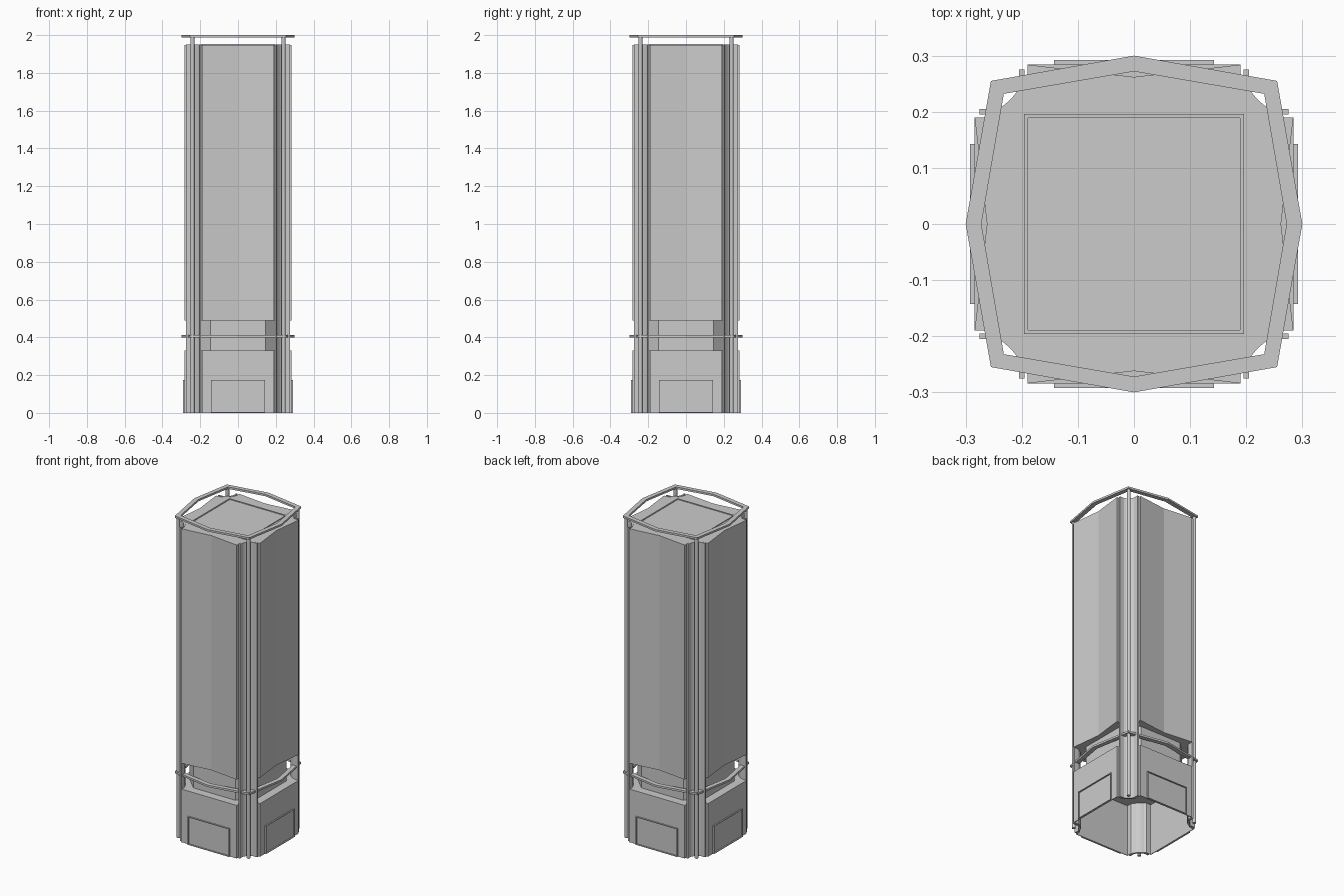
import bpy, bmesh
from math import pi
from mathutils import Matrix

cube = bpy.data.objects.get("Cube")
if cube:
    bpy.data.objects.remove(cube, do_unlink=True)

GREY = (0.6, 0.6, 0.6, 1)
mat = bpy.data.materials.new("plain grey")
mat.use_nodes = True
mat.diffuse_color = GREY
mat.node_tree.nodes["Principled BSDF"].inputs["Base Color"].default_value = GREY


def finish(name, bm):
    bmesh.ops.recalc_face_normals(bm, faces=bm.faces)
    mesh = bpy.data.meshes.new(name)
    bm.to_mesh(mesh)
    bm.free()
    mesh.materials.append(mat)
    obj = bpy.data.objects.new(name, mesh)
    bpy.context.collection.objects.link(obj)
    return obj


def prism(name, outline, z0, z1):
    """Extrude a plan outline between two heights."""
    bm = bmesh.new()
    face = bm.faces.new([bm.verts.new((x, y, z0)) for x, y in outline])
    up = bmesh.ops.extrude_face_region(bm, geom=[face])["geom"]
    verts = [v for v in up if isinstance(v, bmesh.types.BMVert)]
    bmesh.ops.translate(bm, verts=verts, vec=(0, 0, z1 - z0))
    return finish(name, bm)


def four_way(quarter):
    """Repeat a quarter of an outline around the centre."""
    pts = []
    for _ in range(4):
        pts += quarter
        quarter = [(y, -x) for x, y in quarter]
    return pts


def flip(pts):
    """Mirror a path across the corner diagonal."""
    return [(y, x) for x, y in reversed(pts)]


def loop_frame(name, outer, inner, z0, z1):
    """Flat closed frame between two matching outlines."""
    bm = bmesh.new()
    rings = [[bm.verts.new((x, y, z)) for x, y in pts]
             for pts, z in ((outer, z0), (outer, z1), (inner, z1), (inner, z0))]
    n = len(outer)
    for a, b in zip(rings, rings[1:] + rings[:1]):
        for i in range(n):
            j = (i + 1) % n
            bm.faces.new((a[i], a[j], b[j], b[i]))
    return finish(name, bm)


def rect(x, y0, y1):
    return [(-x, y0), (x, y0), (x, y1), (-x, y1)]


def copies(obj):
    """Place the same part on all four sides."""
    for i in range(1, 4):
        c = obj.copy()
        c.name = f"{obj.name}_{i + 1}"
        c.matrix_world = Matrix.Rotation(i * pi / 2, 4, "Z")
        bpy.context.collection.objects.link(c)


# Notched corner shared by base and tower
half = [(.19, .284), (.19, .252), (.2, .242), (.207, .228)]
corner = half + [(.216, .216)] + flip(half)

# Open-bottomed base with a lid
plan = four_way(corner)
loop_frame("base_wall", plan, [(x * .985, y * .985) for x, y in plan], 0, .33)
prism("base_lid", plan, .322, .33)

# Recessed neck and tower with shallow V-shaped faces
prism("neck", four_way([(.145, .232), (.232, .145)]), .325, .495)
prism("tower", four_way([(0, .262)] + corner), .49, 1.948)

# Roof hatch with a thin rim
prism("roof_hatch", rect(.188, -.188, .188), 1.94, 1.95)
loop_frame("roof_rim", four_way([(.196, .196)]), four_way([(.189, .189)]), 1.94, 1.953)

# Thin raised borders around the access panels
bm = bmesh.new()
for x, z, w, h in ((-.141, .0875, .004, .175), (.141, .0875, .004, .175),
                   (0, .173, .286, .004), (0, .002, .286, .004)):
    bmesh.ops.create_cube(bm, size=1, matrix=Matrix.Translation((x, -.287, z))
                          @ Matrix.Diagonal((w, .01, h, 1)))
copies(finish("access_panel_border", bm))

# Bent corner channels
front = [(.205, .275), (.205, .245), (.21, .234), (.22, .222)]
back = [(.195, .275), (.195, .243), (.202, .229), (.213, .214)]
channel = front + flip(front) + list(reversed(back + flip(back)))
copies(prism("corner_channel", channel, 0, 1.95))

# Corner posts
bm = bmesh.new()
bmesh.ops.create_cone(bm, cap_ends=True, segments=12, radius1=.01, radius2=.01,
                      depth=1.99, matrix=Matrix.Translation((.241, .241, .995)))
copies(finish("corner_post", bm))

# Eight-sided hoops at the top and around the neck
outer = four_way([(0, .3), (.255, .255)])
inner = four_way([(0, .272), (.232, .232)])
for name, z in (("top_hoop", 1.988), ("neck_hoop", .4)):
    loop_frame(name, outer, inner, z, z + .012)
